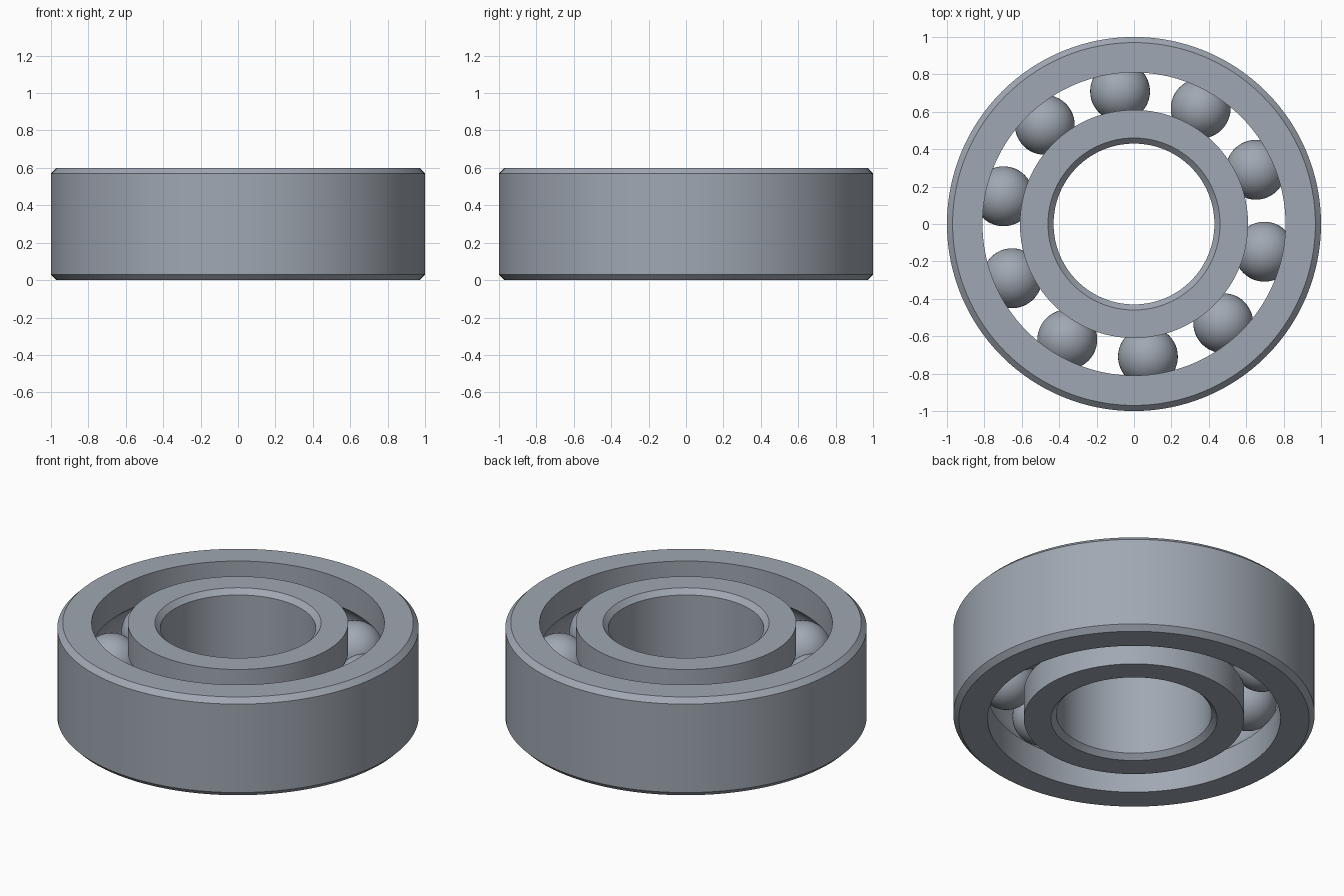
import bpy
from math import sin, cos, radians, asin, pi

cube = bpy.data.objects.get("Cube")
if cube:
    bpy.data.objects.remove(cube, do_unlink=True)

HEIGHT, MID = 0.6, 0.3
PITCH, BALL_R, GROOVE_R = 0.713, 0.16, 0.162
CHAMFER, SEGMENTS, BALLS = 0.03, 128, 10

steel = bpy.data.materials.new("brushed_steel")
steel.use_nodes = True
colour = (0.35, 0.39, 0.445, 1)
steel.diffuse_color = colour
steel.node_tree.nodes["Principled BSDF"].inputs["Base Color"].default_value = colour


def finish(obj, name, angle):
    obj.name = obj.data.name = name
    obj.data.materials.append(steel)
    bpy.ops.object.select_all(action='DESELECT')
    obj.select_set(True)
    bpy.context.view_layer.objects.active = obj
    bpy.ops.object.shade_smooth_by_angle(angle=radians(angle))


def race_ring(name, plain_r, race_r):
    """Lathe a ring: chamfered plain wall on one side, ball groove on the other."""
    side = 1 if race_r > PITCH else -1
    edge = plain_r - side * CHAMFER
    profile = [(race_r, 0), (edge, 0), (plain_r, CHAMFER),
               (plain_r, HEIGHT - CHAMFER), (edge, HEIGHT), (race_r, HEIGHT)]
    # Circular groove concentric with the balls
    top = pi / 2 - asin(abs(race_r - PITCH) / GROOVE_R)
    steps = 16
    for i in range(steps + 1):
        a = top - 2 * top * i / steps
        profile.append((PITCH + side * GROOVE_R * cos(a), MID + GROOVE_R * sin(a)))
    if side < 0:
        profile.reverse()
    n = len(profile)
    verts, faces = [], []
    for s in range(SEGMENTS):
        t = 2 * pi * s / SEGMENTS
        verts += [(r * cos(t), r * sin(t), z) for r, z in profile]
        base, nxt = s * n, (s + 1) % SEGMENTS * n
        for i in range(n):
            j = (i + 1) % n
            faces.append((base + i, nxt + i, nxt + j, base + j))
    # Both profiles run counter-clockwise in (r, z), so all normals face out
    mesh = bpy.data.meshes.new(name)
    mesh.from_pydata(verts, [], faces)
    obj = bpy.data.objects.new(name, mesh)
    bpy.context.collection.objects.link(obj)
    finish(obj, name, 28)


# Outer and inner rings
race_ring("outer_ring", 1.0, 0.81)
race_ring("inner_ring", 0.43, 0.61)

# Rolling balls
for k in range(BALLS):
    a = radians(24 + 360 / BALLS * k)
    bpy.ops.mesh.primitive_uv_sphere_add(
        segments=48, ring_count=24, radius=BALL_R,
        location=(PITCH * cos(a), PITCH * sin(a), MID))
    finish(bpy.context.object, f"ball_{k + 1}", 60)
